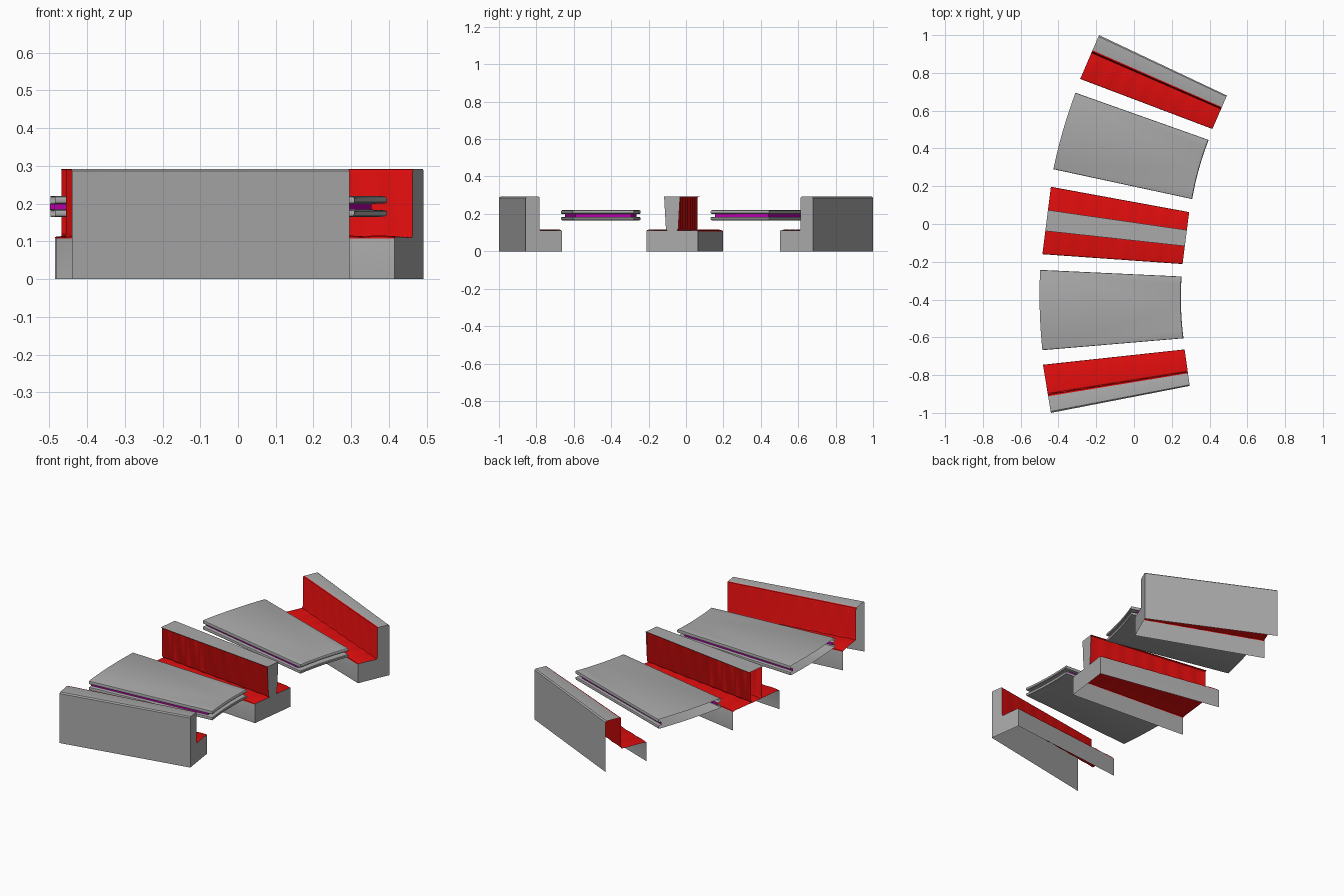
import bpy, bmesh, math
from mathutils import Vector

if "Cube" in bpy.data.objects:
    bpy.data.objects.remove(bpy.data.objects["Cube"])


def material(name, rgb):
    m = bpy.data.materials.new(name)
    m.diffuse_color = (*rgb, 1)
    m.use_nodes = True
    m.node_tree.nodes["Principled BSDF"].inputs["Base Color"].default_value = m.diffuse_color
    return m


GREY, RED, MAGENTA = 0, 1, 2
MATS = [material("grey_laminate", (0.40, 0.40, 0.40)),
        material("red_vinyl", (0.75, 0.004, 0.004)),
        material("magenta_trim", (0.48, 0.0, 0.40))]


def patch(corners, bow=0.0):
    """Map u (wall to aisle) and w (side to side) onto a four-cornered plan."""
    la, ra, rb, lb = [Vector((*c, 0)) for c in corners]

    def point(u, w, z):
        a, b = la.lerp(lb, w), ra.lerp(rb, w)
        p = a.lerp(b, u) - (b - a).normalized() * bow * 4 * w * (1 - w)
        return Vector((p.x, p.y, z))
    return point


def finish(name, bm, open_faces):
    # orient as a closed body, then leave the hidden wall end / underside open
    bmesh.ops.recalc_face_normals(bm, faces=bm.faces)
    bmesh.ops.delete(bm, geom=open_faces, context='FACES_ONLY')
    me = bpy.data.meshes.new(name)
    bm.to_mesh(me)
    bm.free()
    for m in MATS:
        me.materials.append(m)
    ob = bpy.data.objects.new(name, me)
    bpy.context.collection.objects.link(ob)
    bpy.ops.object.select_all(action='DESELECT')
    ob.select_set(True)
    bpy.context.view_layer.objects.active = ob
    bpy.ops.object.shade_smooth_by_angle(angle=math.radians(30))


# Cross-section of seat and padded back: w, z, colour of the strip that
# follows, and how far the upholstery seams pull in (dw, dz)
SEAT = [(0.345, 0.292, RED, 0, 0), (0.375, 0.290, RED, 0, 0),
        (0.395, 0.280, RED, -0.015, 0), (0.395, 0.122, RED, -0.015, 0),
        (0.405, 0.113, RED, 0, -0.003), (0.965, 0.116, RED, 0, -0.004),
        (0.995, 0.113, RED, 0, -0.003), (1.0, 0.107, GREY, 0, 0),
        (1.0, 0.0, GREY, 0, 0)]
SINGLE = [(0, 0, GREY, 0, 0), (0, 0.286, GREY, 0, 0),
          (0.03, 0.292, GREY, 0, 0)] + SEAT
left = [(1 - w, z, c, -dw, dz) for w, z, c, dw, dz in reversed(SEAT)]
# a strip's colour belongs to its first point, so shift colours when mirroring
cols = [c for _, _, c, _, _ in SEAT][:-1][::-1] + [GREY]
DOUBLE = [(w, z, c, dw, dz) for (w, z, _, dw, dz), c in zip(left, cols)] + SEAT


def bench(name, corners, profile, panels=8, sub=4):
    pt, bm, rows = patch(corners), bmesh.new(), []
    n = panels * sub
    for i in range(n + 1):
        seam = 1 - abs(math.sin(math.pi * i / sub))
        rows.append([bm.verts.new(pt(i / n, w + dw * seam, z + dz * seam))
                     for w, z, _, dw, dz in profile])
    hidden = []
    for a, b in zip(rows, rows[1:]):
        for j in range(len(profile) - 1):
            f = bm.faces.new((a[j], a[j + 1], b[j + 1], b[j]))
            f.material_index = profile[j][2]
        hidden.append(bm.faces.new((a[-1], a[0], b[0], b[-1])))
    hidden.append(bm.faces.new(rows[0]))      # wall end
    bm.faces.new(rows[-1])                    # aisle end panel
    finish(name, bm, hidden)


# Table edge from underside to top: inset fraction, z, colour of next strip
EDGE = [(0.018, 0.165, GREY), (0.004, 0.167, GREY), (0, 0.172, GREY),
        (0, 0.179, GREY), (0.004, 0.182, GREY), (0.05, 0.184, MAGENTA),
        (0.05, 0.199, GREY), (0.004, 0.201, GREY), (0, 0.204, GREY),
        (0, 0.213, GREY), (0.004, 0.218, GREY), (0.018, 0.220, GREY)]


def table(name, corners, arc=8):
    pt, bm, rings = patch(corners, bow=0.008), bmesh.new(), []
    for d, z, _ in EDGE:
        ws = [d + (1 - 2 * d) * i / arc for i in range(arc + 1)]
        rings.append([bm.verts.new(pt(1 - d, w, z)) for w in ws] +
                     [bm.verts.new(pt(0, w, z)) for w in reversed(ws)])
    hidden, m = [], len(rings[0])
    for k in range(len(EDGE) - 1):
        for i in range(m):
            j = (i + 1) % m
            f = bm.faces.new((rings[k][i], rings[k][j],
                              rings[k + 1][j], rings[k + 1][i]))
            f.material_index = EDGE[k][2]
            if arc < i < m - 1:               # wall end stays open
                hidden.append(f)
    bm.faces.new(rings[0])                    # underside
    bm.faces.new(rings[-1])                   # table surface
    finish(name, bm, hidden)


# Benches: outer wall-end, outer aisle-end, front aisle-end, front wall-end
bench("front_bench", [(-0.44, -1.0), (0.295, -0.857),
                      (0.268, -0.664), (-0.482, -0.745)], SINGLE)
bench("middle_double_bench", [(-0.485, -0.16), (0.257, -0.212),
                              (0.292, 0.063), (-0.44, 0.197)], DOUBLE)
bench("back_bench", [(-0.185, 1.0), (0.492, 0.68),
                     (0.415, 0.503), (-0.285, 0.768)], SINGLE)

# Tables between the benches
table("front_table", [(-0.497, -0.243), (0.252, -0.278),
                      (0.262, -0.605), (-0.485, -0.668)])
table("back_table", [(-0.31, 0.695), (0.395, 0.445),
                     (0.308, 0.132), (-0.427, 0.29)])
